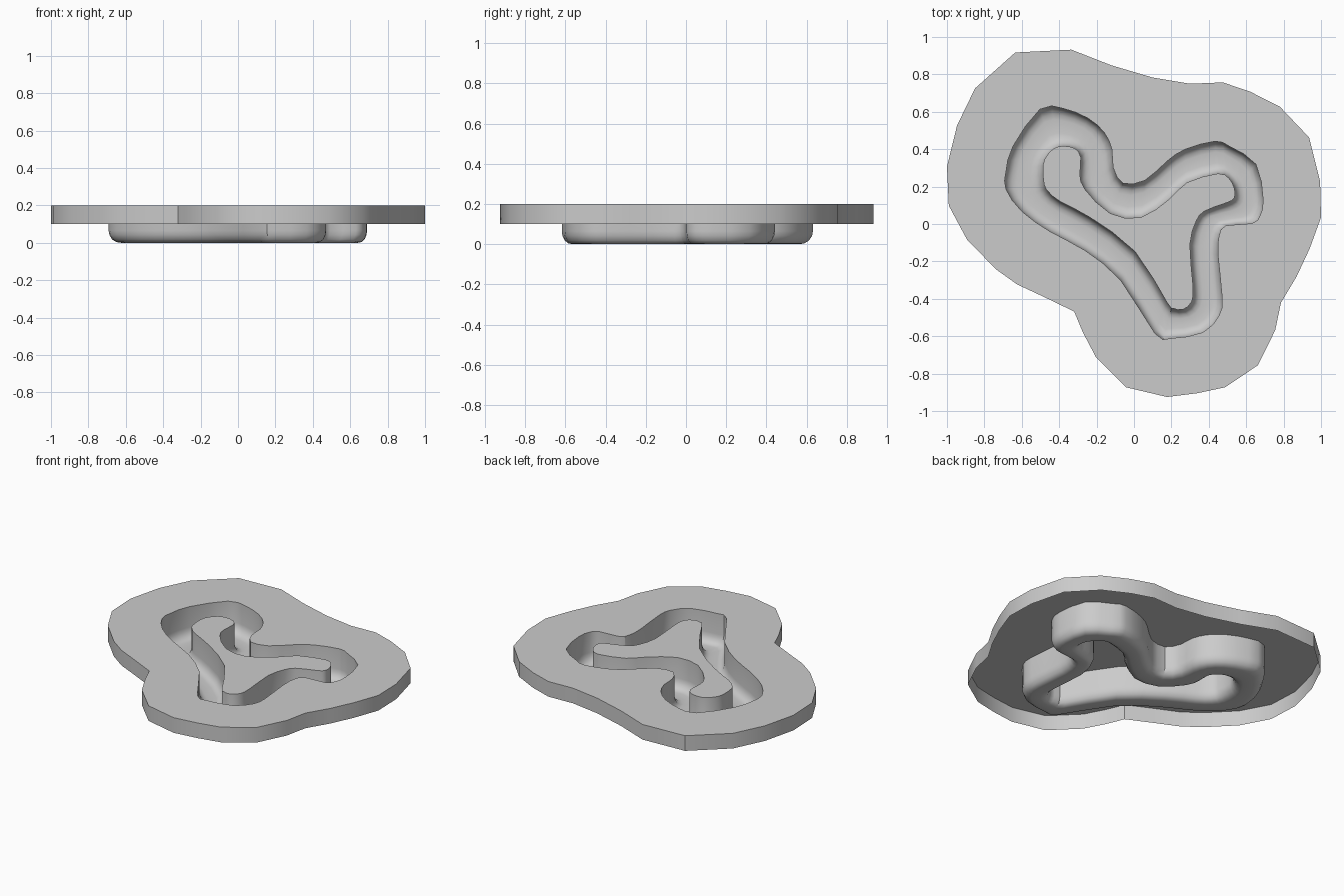
import bpy, bmesh, math
from mathutils import Vector

TOP, RIM = 0.2, 0.1

# Outer outline of the plate, clockwise from the top left
OUTLINE = [(-.635, .917), (-.335, .932), (-.12, .848), (.10, .783), (.30, .75),
           (.475, .757), (.62, .708), (.78, .627), (.936, .463), (.995, .228),
           (1, .035), (.94, -.13), (.87, -.28), (.786, -.42), (.755, -.568),
           (.663, -.755), (.487, -.873), (.337, -.905), (.177, -.925), (-.042, -.873),
           (-.203, -.713), (-.273, -.58), (-.32, -.468), (-.475, -.393), (-.625, -.323),
           (-.737, -.243), (-.893, -.083), (-.99, .098), (-1, .307), (-.946, .527),
           (-.85, .725)]

# Groove stations: outer edge x, y and inner edge x, y
STATIONS = [(-.503, .613, -.428, .404), (-.38, .618, -.38, .417), (-.246, .565, -.316, .404),
            (-.16, .49, -.284, .356), (-.118, .399, -.289, .265), (-.112, .303, -.262, .185),
            (-.059, .217, -.128, .057), (.059, .233, .037, .035), (.176, .335, .193, .137),
            (.273, .399, .283, .222), (.433, .442, .449, .27), (.513, .413, .508, .244),
            (.652, .319, .535, .196), (.69, .132, .54, .153), (.674, .046, .524, .126),
            (.631, .003, .471, .105), (.492, -.008, .374, .067), (.455, -.061, .332, .014),
            (.449, -.168, .299, -.109), (.471, -.392, .315, -.323), (.455, -.489, .31, -.414),
            (.369, -.579, .262, -.457), (.198, -.611, .209, -.451), (.112, -.585, .176, -.419),
            (-.07, -.302, .005, -.147), (-.262, -.141, -.235, .035), (-.449, -.04, -.396, .121),
            (-.599, .067, -.455, .169), (-.684, .185, -.481, .212), (-.684, .281, -.487, .313),
            (-.647, .415, -.465, .367)]

# Groove cross-section: fraction across the width, height
SECTION = [(0, TOP), (0, .065), (.02, .042), (.09, .018), (.2, .004), (.33, 0),
           (.67, 0), (.8, .004), (.91, .018), (.98, .042), (1, .065), (1, TOP)]


def smooth_loop(pts):
    """Adds a Catmull-Rom midpoint between neighbouring stations."""
    out, n = [], len(pts)
    for i in range(n):
        a, b, c, d = (Vector(pts[(i + k) % n]) for k in (-1, 0, 1, 2))
        out += [b, (b + c) * .5625 - (a + d) * .0625]
    return out


def ring(bm, pts, z):
    return [bm.verts.new((p[0], p[1], z)) for p in pts]


def bridge(bm, r1, r2):
    n = len(r1)
    for i in range(n):
        j = (i + 1) % n
        bm.faces.new((r1[i], r1[j], r2[j], r2[i]))


def loop_edges(bm, r):
    return [bm.edges.get((a, b)) or bm.edges.new((a, b)) for a, b in zip(r, r[1:] + r[:1])]


def finish(bm, name):
    me = bpy.data.meshes.new(name)
    bm.to_mesh(me)
    bm.free()
    ob = bpy.data.objects.new(name, me)
    bpy.context.collection.objects.link(ob)
    bpy.ops.object.select_all(action='DESELECT')
    ob.select_set(True)
    bpy.context.view_layer.objects.active = ob
    bpy.ops.object.shade_smooth_by_angle(angle=math.radians(35))
    return ob


rungs = smooth_loop(STATIONS)
groove_outer = [(r[0], r[1]) for r in rungs]
groove_inner = [(r[2], r[3]) for r in rungs]

# Plate: top surface with a hole for the groove, and an open skirt below
bm = bmesh.new()
rim_top, hole = ring(bm, OUTLINE, TOP), ring(bm, groove_outer, TOP)
bmesh.ops.triangle_fill(bm, use_beauty=True, normal=(0, 0, 1),
                        edges=loop_edges(bm, rim_top) + loop_edges(bm, hole))
for f in bm.faces:
    f.normal_update()
    if f.normal.z < 0:
        f.normal_flip()
bridge(bm, rim_top, ring(bm, OUTLINE, RIM))
finish(bm, "plate")

# Groove: closed channel with a rounded floor
bm = bmesh.new()
rings = []
for t, z in SECTION:
    rings.append(ring(bm, [(r[0] + (r[2] - r[0]) * t, r[1] + (r[3] - r[1]) * t)
                           for r in rungs], z))
for r1, r2 in zip(rings, rings[1:]):
    bridge(bm, r1, r2)
finish(bm, "groove")

# Island: flat top enclosed by the groove
bm = bmesh.new()
bm.faces.new(ring(bm, groove_inner, TOP)[::-1])
finish(bm, "island")
